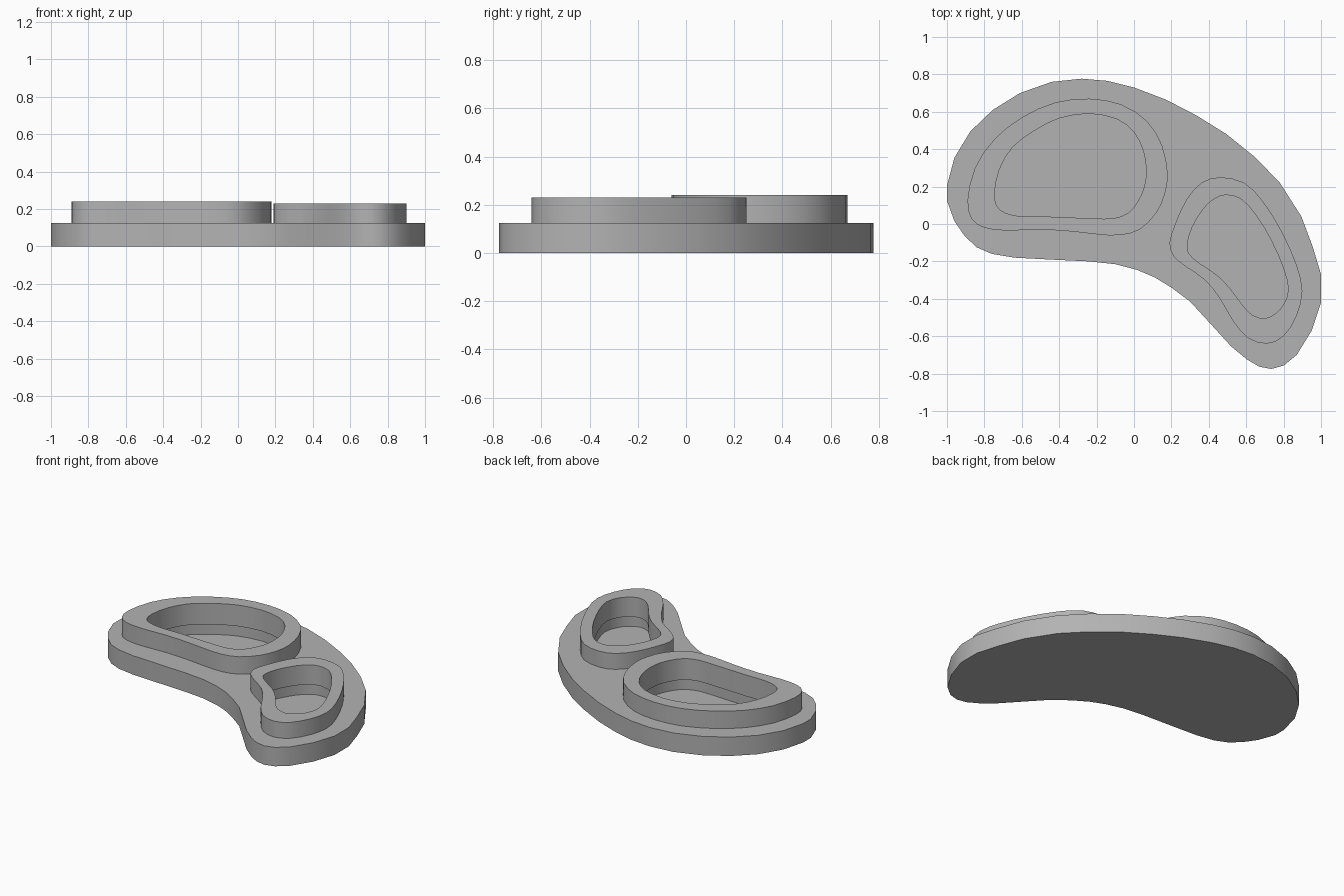
import bpy, bmesh, math
from mathutils import Vector

if "Cube" in bpy.data.objects:
    bpy.data.objects.remove(bpy.data.objects["Cube"])

grey = bpy.data.materials.new("plain_grey")
grey.diffuse_color = (0.45, 0.45, 0.45, 1)
grey.use_nodes = True
grey.node_tree.nodes["Principled BSDF"].inputs["Base Color"].default_value = grey.diffuse_color

# Plan outlines, counter-clockwise
BASE = [(1, -.27), (.955, -.12), (.895, .04), (.78, .22), (.65, .355), (.495, .48),
        (.335, .58), (.17, .665), (0, .73), (-.14, .765), (-.28, .777), (-.44, .76),
        (-.61, .70), (-.755, .61), (-.875, .495), (-.96, .355), (-1, .205), (-1, .125),
        (-.96, .015), (-.905, -.065), (-.84, -.125), (-.76, -.16), (-.64, -.18),
        (-.45, -.19), (-.24, -.2), (-.1, -.215), (.015, -.245), (.11, -.285),
        (.2, -.34), (.3, -.415), (.415, -.54), (.52, -.655), (.605, -.725),
        (.67, -.763), (.735, -.775), (.8, -.757), (.87, -.70), (.95, -.57), (1, -.42)]

LARGE_OUT = [(.18, .27), (.15, .42), (.07, .55), (-.07, .64), (-.24, .67), (-.42, .65),
             (-.60, .57), (-.75, .45), (-.85, .30), (-.89, .13), (-.87, .03), (-.80, -.02),
             (-.68, -.035), (-.5, -.03), (-.33, -.04), (-.2, -.055), (-.08, -.06),
             (.03, -.03), (.12, .06), (.165, .16)]
LARGE_IN = [(.065, .29), (.05, .39), (0, .49), (-.09, .56), (-.24, .59), (-.40, .565),
            (-.53, .50), (-.65, .41), (-.72, .29), (-.745, .17), (-.735, .10), (-.69, .06),
            (-.60, .04), (-.48, .04), (-.35, .035), (-.22, .03), (-.11, .03),
            (-.03, .06), (.02, .12), (.055, .20)]

SMALL_OUT = [(.46, .25), (.36, .22), (.28, .13), (.22, 0), (.19, -.1), (.21, -.17),
             (.28, -.23), (.38, -.30), (.46, -.40), (.53, -.52), (.61, -.61), (.71, -.64),
             (.80, -.60), (.87, -.49), (.90, -.36), (.87, -.22), (.79, -.04), (.69, .12),
             (.59, .22)]
SMALL_IN = [(.49, .155), (.43, .135), (.37, .08), (.31, -.02), (.285, -.11), (.295, -.16),
            (.35, -.21), (.44, -.27), (.51, -.34), (.57, -.42), (.63, -.485), (.70, -.505),
            (.76, -.475), (.80, -.43), (.825, -.35), (.80, -.24), (.73, -.08), (.65, .05),
            (.57, .135)]

BASE_TOP, RIM_BOTTOM, FLOOR = 0.125, 0.10, 0.03


def smooth_outline(points):
    """Double the point count along a closed Catmull-Rom curve."""
    p = [Vector(q) for q in points]
    n = len(p)
    out = []
    for i in range(n):
        mid = (9 * (p[i] + p[(i + 1) % n]) - p[i - 1] - p[(i + 2) % n]) / 16
        out += [p[i], mid]
    return out


def ring(bm, outline, z):
    return [bm.verts.new((x, y, z)) for x, y in outline]


def wall(bm, a, b):
    n = len(a)
    for i in range(n):
        j = (i + 1) % n
        bm.faces.new((a[i], a[j], b[j], b[i]))


def finish(bm, name):
    bmesh.ops.recalc_face_normals(bm, faces=bm.faces[:])
    mesh = bpy.data.meshes.new(name)
    bm.to_mesh(mesh)
    bm.free()
    mesh.materials.append(grey)
    obj = bpy.data.objects.new(name, mesh)
    bpy.context.collection.objects.link(obj)
    bpy.ops.object.select_all(action='DESELECT')
    obj.select_set(True)
    bpy.context.view_layer.objects.active = obj
    bpy.ops.object.shade_smooth_by_angle(angle=math.radians(32))


def make_rim(name, outer, inner, top):
    bm = bmesh.new()
    loops = [ring(bm, outer, RIM_BOTTOM), ring(bm, outer, top),
             ring(bm, inner, top), ring(bm, inner, RIM_BOTTOM)]
    for i in range(4):
        wall(bm, loops[i], loops[(i + 1) % 4])
    finish(bm, name)


rims = [("large_rim", smooth_outline(LARGE_OUT), smooth_outline(LARGE_IN), 0.24),
        ("small_rim", smooth_outline(SMALL_OUT), smooth_outline(SMALL_IN), 0.23)]

# Raised rims around the two pockets
for args in rims:
    make_rim(*args)

# Base plate with two recessed pockets, slightly wider than the rim openings
bm = bmesh.new()
bottom, top = ring(bm, BASE, 0), ring(bm, BASE, BASE_TOP)
bm.faces.new(bottom)
wall(bm, bottom, top)
borders = [top]
for _, outer, inner, _ in rims:
    hole = [b.lerp(a, 0.12) for a, b in zip(outer, inner)]
    hole_top, hole_floor = ring(bm, hole, BASE_TOP), ring(bm, hole, FLOOR)
    wall(bm, hole_floor, hole_top)
    bm.faces.new(hole_floor)
    borders.append(hole_top)
edges = [bm.edges.get((b[i - 1], b[i])) for b in borders for i in range(len(b))]
bmesh.ops.triangle_fill(bm, edges=edges, use_beauty=True, normal=(0, 0, 1))
finish(bm, "base_plate")
